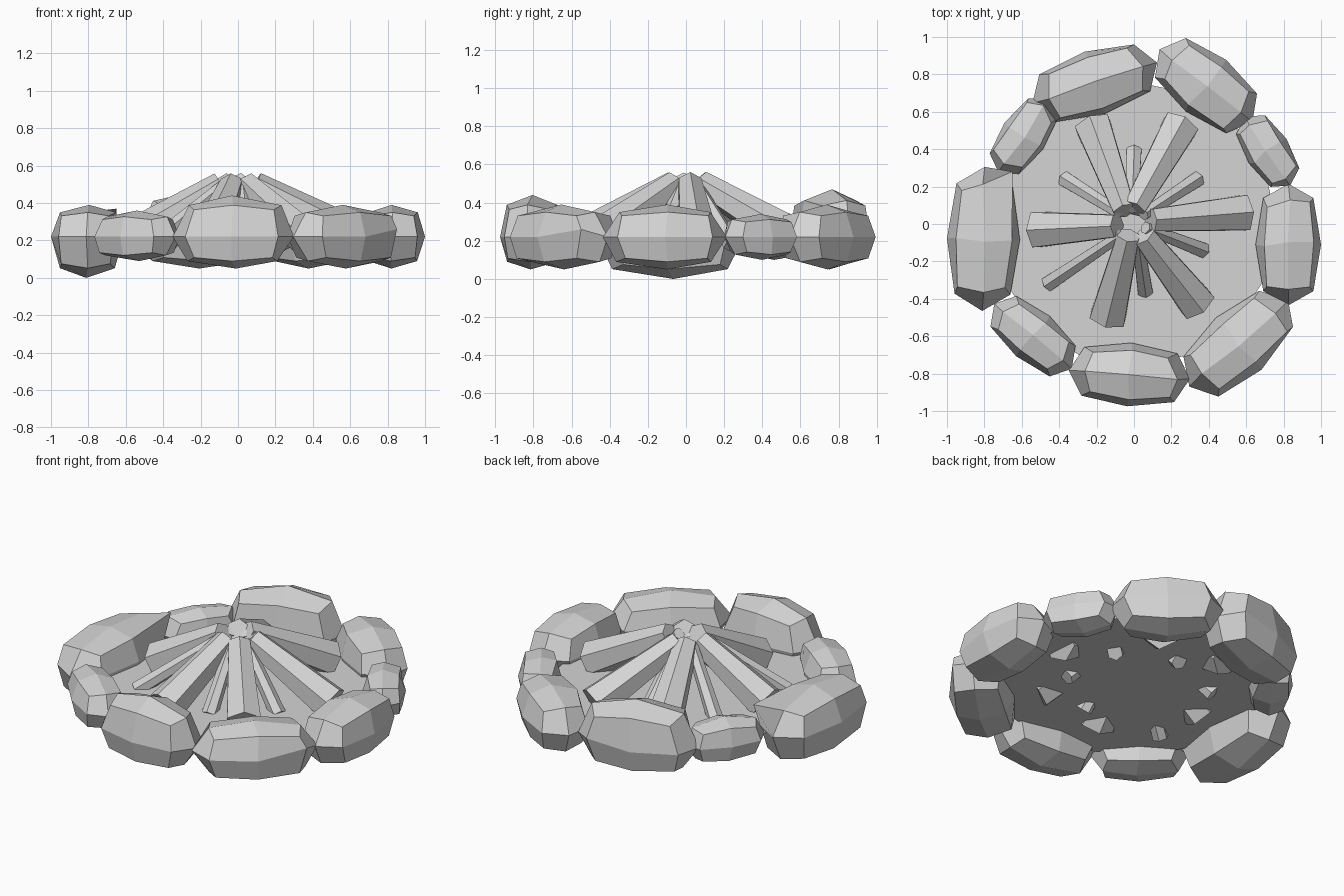
import bpy, bmesh, random
from math import radians
from mathutils import Vector, Matrix

random.seed(4)
cube = bpy.data.objects.get("Cube")
if cube:
    bpy.data.objects.remove(cube)

# One plain grey for everything
GREY = (0.66, 0.66, 0.66, 1)
grey = bpy.data.materials.new("plain_grey")
grey.use_nodes = True
grey.diffuse_color = GREY
grey.node_tree.nodes["Principled BSDF"].inputs["Base Color"].default_value = GREY


def finish(bm, name):
    """Turn a bmesh into a flat shaded grey object."""
    mesh = bpy.data.meshes.new(name)
    bm.to_mesh(mesh)
    bm.free()
    mesh.materials.append(grey)
    obj = bpy.data.objects.new(name, mesh)
    bpy.context.collection.objects.link(obj)
    return obj


def stone(name, x, y, length, width, angle, bottom, top, pull=None):
    """Rounded, once-divided box with its widest line at a shared height."""
    middle = 0.22
    bm = bmesh.new()
    bmesh.ops.create_cube(bm, size=2)
    bmesh.ops.subdivide_edges(bm, edges=bm.edges[:], cuts=1, use_grid_fill=True)
    turn = Matrix.Rotation(radians(angle), 3, "Z")
    for v in bm.verts:
        p = v.co / sum(abs(c) ** 2.6 for c in v.co) ** (1 / 2.6)
        rise = top - middle if p.z > 0 else middle - bottom
        p = Vector((p.x * length / 2, p.y * width / 2, p.z * rise))
        if abs(p.z) > 0.01:
            p.x += random.uniform(-0.015, 0.015)
            p.y += random.uniform(-0.01, 0.01)
        v.co = turn @ p + Vector((x, y, middle))
    # Draw one corner out to a point
    if pull:
        target = Vector(pull)
        min(bm.verts, key=lambda v: (v.co - target).length).co = target
    return finish(bm, name)


def log(name, outer, inner, low, high, thick, thin):
    """Tapered six-sided log leaning from the ground to the middle."""
    start, end = Vector((*outer, low)), Vector((*inner, high))
    axis = end - start
    bm = bmesh.new()
    bmesh.ops.create_cone(bm, cap_ends=True, segments=6, radius1=thick,
                          radius2=thin, depth=axis.length)
    place = Matrix.Translation((start + end) / 2)
    bm.transform(place @ axis.to_track_quat("Z", "Y").to_matrix().to_4x4())
    return finish(bm, name)


# Ground disc
bm = bmesh.new()
bmesh.ops.create_circle(bm, cap_ends=True, segments=16, radius=0.76,
                        matrix=Matrix.Translation((0, 0, 0.2)))
finish(bm, "ground_disc")

# Ring of stones
stone("stone_back", -0.21, 0.755, 0.7, 0.35, 18, 0.05, 0.47, (0, 0.96, 0.25))
stone("stone_back_left", 0.385, 0.74, 0.63, 0.35, -38, 0.05, 0.39)
stone("stone_left_small", 0.715, 0.39, 0.44, 0.24, -57, 0.1, 0.34)
stone("stone_left", 0.825, -0.11, 0.65, 0.35, 90, 0.05, 0.39)
stone("stone_front_left", 0.56, -0.64, 0.7, 0.37, 41, 0.05, 0.39, (0.85, -0.55, 0.26))
stone("stone_front", -0.025, -0.805, 0.65, 0.34, -4, 0.05, 0.44)
stone("stone_front_right_small", -0.54, -0.6, 0.54, 0.28, -40, 0.09, 0.36)
stone("stone_right", -0.805, -0.08, 0.77, 0.39, 89, 0, 0.39, (-0.65, 0.28, 0.37))
stone("stone_back_right_small", -0.59, 0.47, 0.47, 0.25, 55, 0.1, 0.35)

# Large logs, leaning together
large = {
    "back_right": ((-0.22, 0.53), (-0.05, 0.07)),
    "back_left": ((0.25, 0.53), (0, 0.08)),
    "left": ((0.59, 0.06), (0.09, 0.02)),
    "front_left": ((0.34, -0.43), (0.05, -0.06)),
    "front": ((-0.14, -0.5), (-0.03, -0.06)),
    "right": ((-0.52, -0.03), (-0.09, -0.01)),
}
for side, (outer, inner) in large.items():
    log("large_log_" + side, outer, inner, 0.23, 0.5, 0.108, 0.068)

# Small sticks between them
small = {
    "back": ((0, 0.39), (-0.01, 0.08)),
    "back_left": ((0.34, 0.24), (0.05, 0.05)),
    "left": ((0.37, -0.14), (0.06, -0.02)),
    "front": ((0.06, -0.36), (0.02, -0.08)),
    "front_right": ((-0.46, -0.32), (-0.07, -0.06)),
    "back_right": ((-0.37, 0.24), (-0.08, 0.06)),
}
for side, (outer, inner) in small.items():
    log("small_stick_" + side, outer, inner, 0.18, 0.5, 0.046, 0.034)
